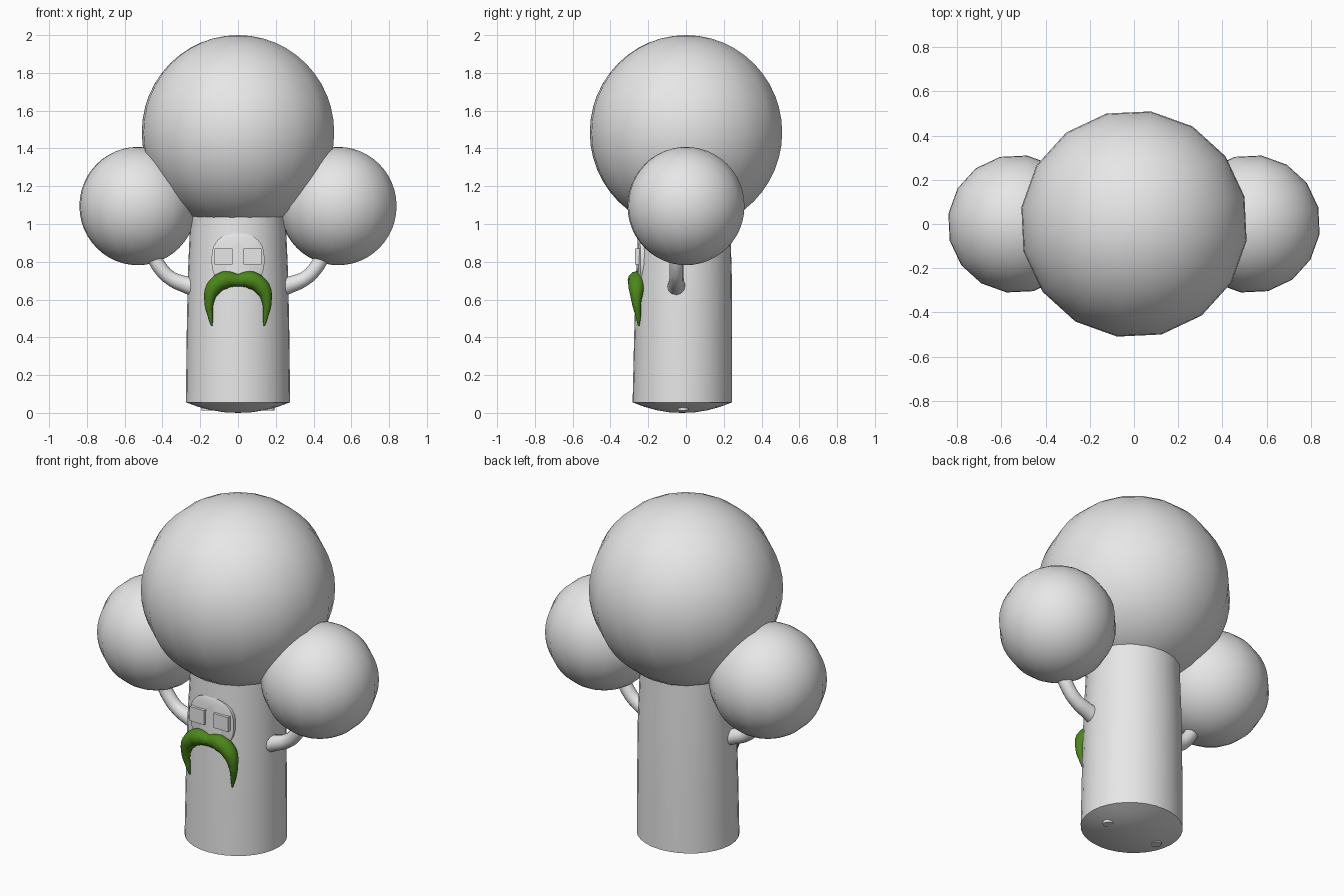
import bpy, bmesh, math
from mathutils import Matrix

if "Cube" in bpy.data.objects:
    bpy.data.objects.remove(bpy.data.objects["Cube"])


def material(name, rgb):
    m = bpy.data.materials.new(name)
    m.diffuse_color = (*rgb, 1)
    m.use_nodes = True
    m.node_tree.nodes["Principled BSDF"].inputs["Base Color"].default_value = m.diffuse_color
    return m


GREY = material("grey", (0.8, 0.8, 0.8))
GREEN = material("dark_green", (0.07, 0.24, 0.01))


def finish(name, bm, mat, smooth=40):
    bmesh.ops.recalc_face_normals(bm, faces=bm.faces)
    me = bpy.data.meshes.new(name)
    bm.to_mesh(me)
    bm.free()
    ob = bpy.data.objects.new(name, me)
    bpy.context.collection.objects.link(ob)
    return style(ob, mat, smooth)


def style(ob, mat, smooth):
    ob.data.materials.clear()
    ob.data.materials.append(mat)
    bpy.ops.object.select_all(action='DESELECT')
    ob.select_set(True)
    bpy.context.view_layer.objects.active = ob
    if smooth:
        bpy.ops.object.shade_smooth_by_angle(angle=math.radians(smooth))
    return ob


def ball(name, loc, r):
    bm = bmesh.new()
    bmesh.ops.create_uvsphere(bm, u_segments=16, v_segments=24, radius=r)
    bmesh.ops.transform(bm, verts=bm.verts, matrix=Matrix.Translation(loc)
                        @ Matrix.Rotation(math.radians(-8.5), 4, 'Z'))
    return finish(name, bm, GREY)


def tube(name, points, radius, mat):
    """points: (x, y, z, radius factor) along a smooth path"""
    cu = bpy.data.curves.new(name, 'CURVE')
    cu.dimensions = '3D'
    cu.bevel_depth = radius
    cu.bevel_resolution = 4
    cu.resolution_u = 6
    cu.use_fill_caps = True
    sp = cu.splines.new('BEZIER')
    sp.bezier_points.add(len(points) - 1)
    for bp, p in zip(sp.bezier_points, points):
        bp.co = p[:3]
        bp.radius = p[3]
        bp.handle_left_type = bp.handle_right_type = 'AUTO'
    ob = bpy.data.objects.new(name, cu)
    bpy.context.collection.objects.link(ob)
    bpy.ops.object.select_all(action='DESELECT')
    ob.select_set(True)
    bpy.context.view_layer.objects.active = ob
    bpy.ops.object.convert(target='MESH')
    return style(bpy.context.object, mat, 60)


# Trunk: lathed profile with a shallow domed underside
profile = [(0.07, 0.003), (0.14, 0.014), (0.21, 0.032), (0.276, 0.056),
           (0.272, 0.4), (0.266, 0.72), (0.253, 1.02), (0.25, 1.12)]
bm = bmesh.new()
N = 32
rings = []
for r, z in profile:
    cy = -0.02 + 0.012 * z
    rings.append([bm.verts.new((r * math.cos(2 * math.pi * i / N),
                                cy + 0.955 * r * math.sin(2 * math.pi * i / N), z))
                  for i in range(N)])
for a, b in zip(rings, rings[1:]):
    for i in range(N):
        bm.faces.new((a[i], a[(i + 1) % N], b[(i + 1) % N], b[i]))
tip = bm.verts.new((0, -0.02, 0))
for i in range(N):
    bm.faces.new((tip, rings[0][(i + 1) % N], rings[0][i]))
bm.faces.new(rings[-1])
finish("trunk", bm, GREY)

# Crown of three foliage balls
ball("crown_ball", (0, 0, 1.485), 0.515)
for s, side in ((-1, "left"), (1, "right")):
    ball(side + "_foliage_ball", (s * 0.53, 0, 1.095), 0.313)

    # Upturned branch arm, flared at the trunk
    tube(side + "_arm", [(s * x, -0.05, z, f) for x, z, f in
         ((0.2, 0.66, 1.5), (0.28, 0.68, 1.15), (0.36, 0.715, 1),
          (0.41, 0.765, 1), (0.45, 0.83, 1), (0.5, 0.92, 1))], 0.038, GREY)

    # Half of the drooping moustache
    tube(side + "_moustache_half", [(s * x, y, z, r) for x, y, z, r in
         ((0, -0.262, 0.702, 0.033), (0.07, -0.262, 0.703, 0.047),
          (0.13, -0.262, 0.66, 0.042), (0.153, -0.262, 0.585, 0.025),
          (0.146, -0.253, 0.51, 0.014), (0.138, -0.25, 0.46, 0.004))], 1, GREEN)

    # Rectangular eye block
    bm = bmesh.new()
    bmesh.ops.create_cube(bm, size=1, matrix=Matrix.Translation((s * 0.077, -0.255, 0.827))
                          @ Matrix.Diagonal((0.094, 0.03, 0.084, 1)))
    finish(side + "_eye", bm, GREY, 0)

    # Small round stud under the trunk
    bm = bmesh.new()
    bmesh.ops.create_cone(bm, cap_ends=True, segments=16, radius1=0.028, radius2=0.028,
                          depth=0.02, matrix=Matrix.Translation((s * 0.165, -0.015, 0.022)))
    finish(side + "_foot_stud", bm, GREY)

# Rounded face plate, slightly domed, set into the trunk front
bm = bmesh.new()
outline = []
for i in range(40):
    a = 2 * math.pi * i / 40
    c, n = math.cos(a), math.sin(a)
    outline.append((0.14 * math.copysign(abs(c) ** 0.8, c),
                    0.81 + 0.14 * math.copysign(abs(n) ** 0.8, n)))
back = [bm.verts.new((x, -0.2, z)) for x, z in outline]
front = [bm.verts.new((x, -0.252 + 0.6 * x * x, z)) for x, z in outline]
inner = [bm.verts.new((x * 0.85, -0.26 + 0.5 * x * x, 0.81 + (z - 0.81) * 0.85)) for x, z in outline]
for a, b in ((back, front), (front, inner)):
    for i in range(40):
        j = (i + 1) % 40
        bm.faces.new((a[i], a[j], b[j], b[i]))
bm.faces.new(inner)
bm.faces.new(back)
finish("face_plate", bm, GREY)
